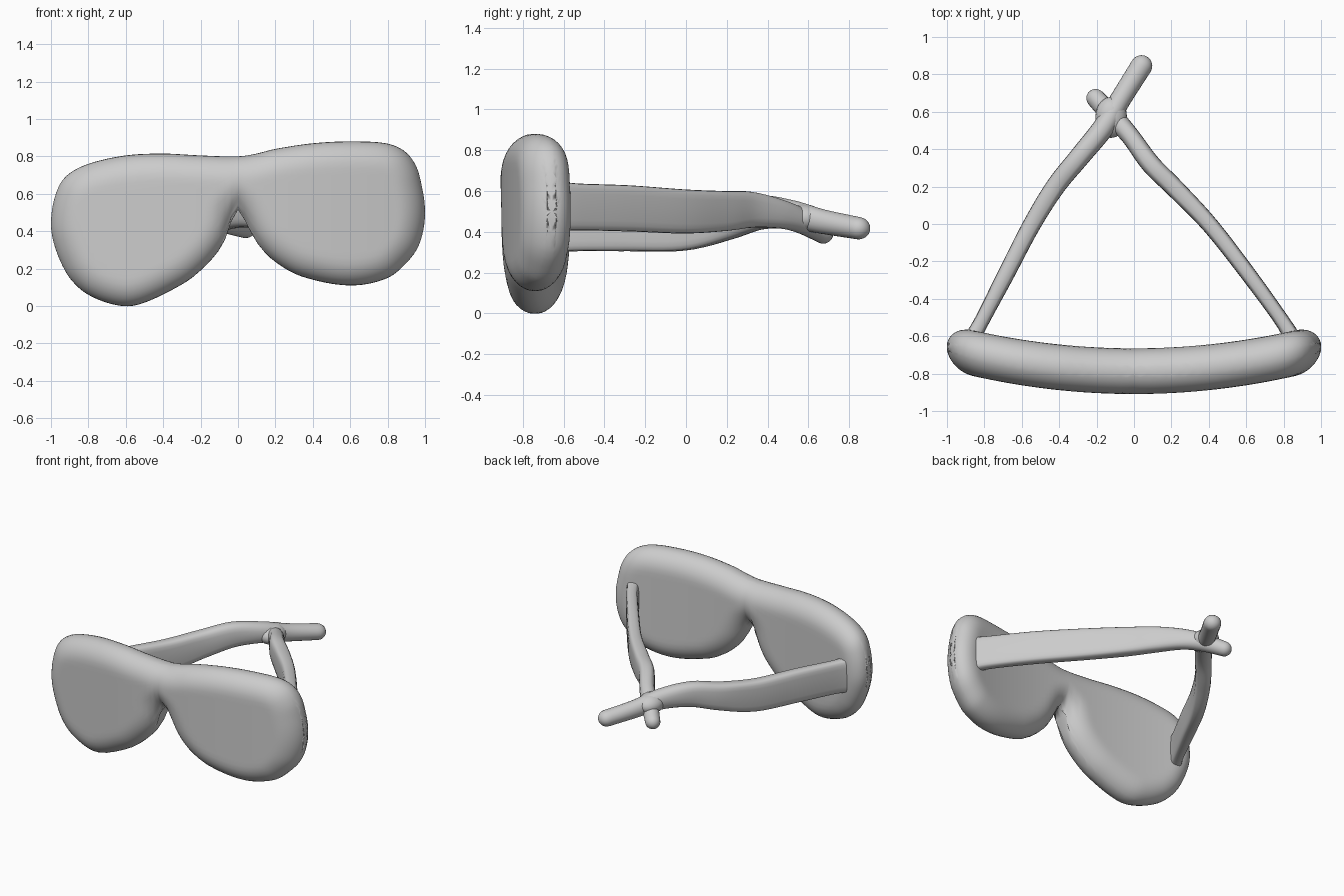
import bpy, bmesh
from math import sin, cos, pi, asin, sqrt, copysign
from mathutils import Vector

if "Cube" in bpy.data.objects:
    bpy.data.objects.remove(bpy.data.objects["Cube"])


def catmull(a, b, c, d, t):
    return tuple(0.5 * (2 * q + (r - p) * t + (2 * p - 5 * q + 4 * r - s) * t * t
                        + (3 * q - p - 3 * r + s) * t ** 3) for p, q, r, s in zip(a, b, c, d))


def spline(pts, n):
    p = [pts[0]] + list(pts) + [pts[-1]]
    out = [catmull(*p[i:i + 4], k / n) for i in range(len(pts) - 1) for k in range(n)]
    return out + [tuple(pts[-1])]


def height(pts, x):
    # monotone-ish lookup of an outline height, in arcsine space so the ends stay round
    u = asin(max(-1, min(1, x)))
    us = [asin(p[0]) for p in pts]
    n = len(pts)
    i = max(0, min(n - 2, sum(v <= u for v in us) - 1))

    def slope(k):
        a, b = max(k - 1, 0), min(k + 1, n - 1)
        return (pts[b][1] - pts[a][1]) / (us[b] - us[a])
    w = us[i + 1] - us[i]
    t = (u - us[i]) / w
    return ((2 * t ** 3 - 3 * t * t + 1) * pts[i][1] + (t ** 3 - 2 * t * t + t) * w * slope(i)
            + (3 * t * t - 2 * t ** 3) * pts[i + 1][1] + (t ** 3 - t * t) * w * slope(i + 1))


def finish(bm, name):
    bmesh.ops.remove_doubles(bm, verts=bm.verts, dist=0.0005)
    bmesh.ops.recalc_face_normals(bm, faces=bm.faces)
    me = bpy.data.meshes.new(name)
    bm.to_mesh(me)
    bm.free()
    for f in me.polygons:
        f.use_smooth = True
    ob = bpy.data.objects.new(name, me)
    bpy.context.collection.objects.link(ob)
    return ob


# Lens front: outline heights, thickened by the distance to the outline, bent backwards
TOP = [(-1, .44), (-.98, .58), (-.95, .655), (-.9, .71), (-.8, .76), (-.6, .805), (-.4, .815),
       (-.2, .805), (0, .80), (.1, .815), (.2, .84), (.4, .87), (.6, .88), (.8, .868),
       (.9, .82), (.96, .73), (.985, .63), (1, .5)]
BOTTOM = [(-1, .44), (-.98, .32), (-.95, .24), (-.9, .15), (-.8, .06), (-.62, 0), (-.5, .018),
          (-.3, .115), (-.2, .19), (-.1, .30), (-.05, .40), (-.02, .505), (0, .515), (.03, .47),
          (.1, .34), (.2, .235), (.35, .155), (.6, .11), (.8, .15), (.9, .23), (.96, .31),
          (.985, .38), (1, .5)]
HALF, ROUND = 0.122, 0.14
COLS, ROWS = 90, 28

fine = [sin(pi * (k / 400 - .5)) for k in range(401)]
edge = [Vector((x, height(c, x))) for c in (TOP, BOTTOM) for x in fine]


def edge_distance(p):
    best = 9
    for q in edge:
        best = min(best, (p[0] - q.x) ** 2 + (p[1] - q.y) ** 2)
    return sqrt(best)


bm = bmesh.new()
front, back = [], []
for i in range(COLS + 1):
    x = sin(pi * (i / COLS - .5))
    hi, lo = height(TOP, x), height(BOTTOM, x)
    f, b = [], []
    for j in range(ROWS + 1):
        z = lo + (hi - lo) * (1 - cos(pi * j / ROWS)) / 2
        rim = i in (0, COLS) or j in (0, ROWS)
        d = 0 if rim else min(1, edge_distance((x, z)) / ROUND)
        t = HALF * sqrt(max(0, 1 - (1 - d) ** 2))
        y = -.787 + .13 * x * x
        f.append(bm.verts.new((x, y - t, z)))
        b.append(bm.verts.new((x, y + t, z)))
    front.append(f)
    back.append(b)
for g in (front, back):
    for i in range(COLS):
        for j in range(ROWS):
            bm.faces.new((g[i][j], g[i + 1][j], g[i + 1][j + 1], g[i][j + 1]))
finish(bm, "lens_front")


# Temple arms: flattened bars swept along a path of (x, y, z, half width, half height)
def temple(name, pts, seg=20):
    path = spline(pts, 6)
    rings = []
    for k, p in enumerate(path):
        a, b = path[max(k - 1, 0)], path[min(k + 1, len(path) - 1)]
        rings.append((Vector(p[:3]), (Vector(b[:3]) - Vector(a[:3])).normalized(), p[3], p[4]))
    c, t, w, h = rings[-1]
    for k in range(1, 6):                       # rounded tip
        a = pi / 2 * k / 5.2
        rings.append((c + t * w * sin(a), t, w * cos(a), h * cos(a)))
    bm = bmesh.new()
    loops = []
    for c, t, w, h in rings:
        side = t.cross(Vector((0, 0, 1))).normalized()
        up = side.cross(t)
        e = 1 - .5 * min(1, max(0, h / w - 1))  # boxier where the bar is flat
        loop = []
        for s in range(seg):
            a = 2 * pi * s / seg
            u = copysign(abs(cos(a)) ** e, cos(a)) * w
            v = copysign(abs(sin(a)) ** e, sin(a)) * h
            loop.append(bm.verts.new(c + side * u + up * v))
        loops.append(loop)
    for a, b in zip(loops, loops[1:]):
        for s in range(seg):
            n = (s + 1) % seg
            bm.faces.new((a[s], a[n], b[n], b[s]))
    bm.faces.new(loops[0])
    bm.faces.new(loops[-1])
    finish(bm, name)


temple("right_temple", [
    (.86, -.64, .525, .05, .125), (.80, -.53, .522, .04, .115), (.62, -.28, .515, .042, .113),
    (.41, -.01, .50, .045, .108), (.22, .19, .502, .05, .098), (.09, .32, .508, .052, .088),
    (-.02, .47, .485, .05, .07), (-.11, .57, .45, .055, .06), (-.205, .672, .392, .05, .05)])
temple("left_temple", [
    (-.88, -.64, .42, .05, .125), (-.82, -.53, .42, .04, .115), (-.69, -.28, .42, .045, .115),
    (-.55, -.01, .418, .048, .11), (-.42, .20, .455, .052, .095), (-.29, .36, .495, .055, .085),
    (-.16, .52, .485, .058, .07), (-.07, .67, .45, .056, .06), (.04, .845, .418, .058, .055)])

# Blended lump where the arms cross
bm = bmesh.new()
bmesh.ops.create_uvsphere(bm, u_segments=20, v_segments=12, radius=1)
for v in bm.verts:
    v.co = Vector((-.122 + v.co.x * .085, .57 + v.co.y * .11, .468 + v.co.z * .068))
finish(bm, "crossing_joint")
